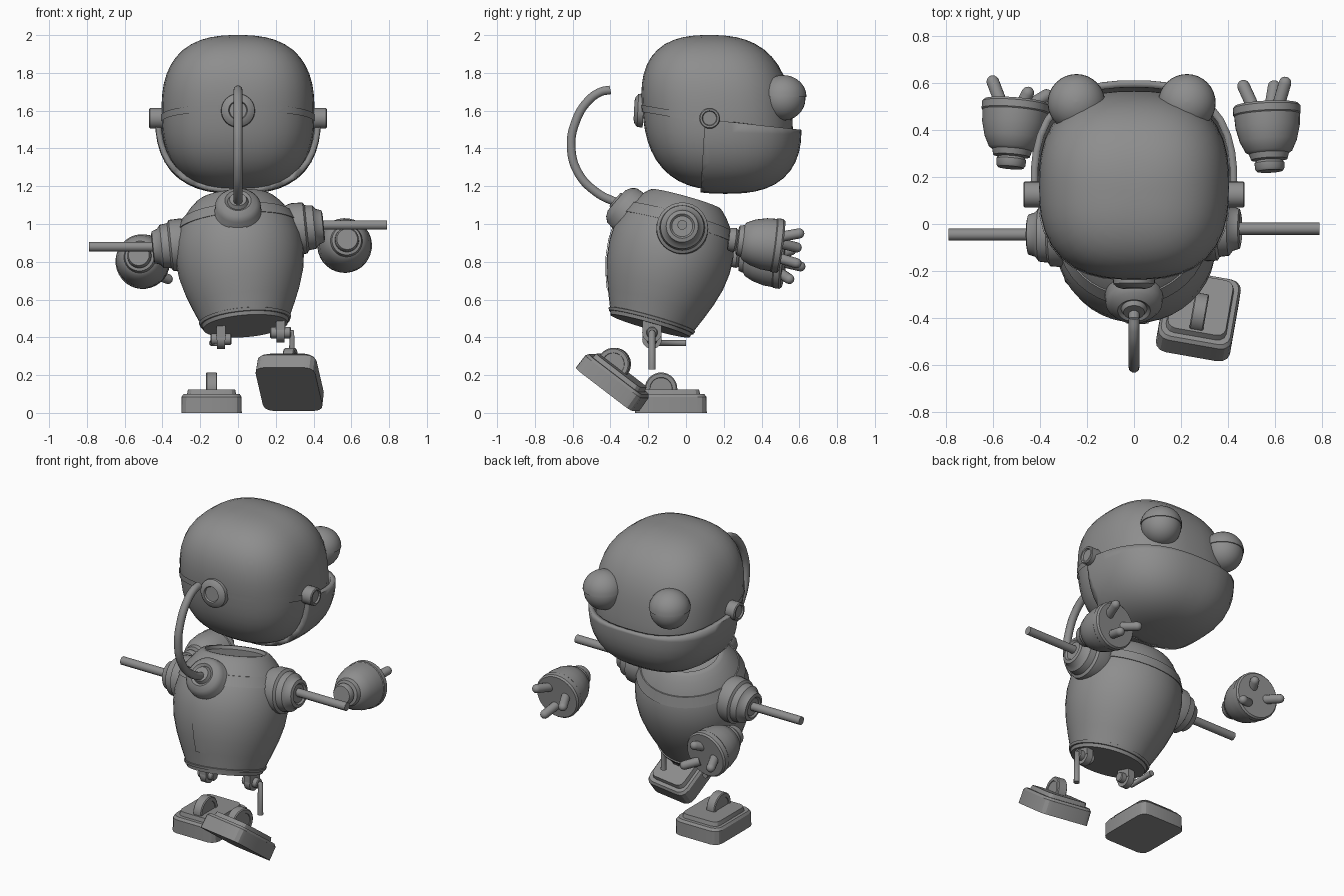
import bpy, bmesh, math
from mathutils import Vector, Matrix, Euler

cube = bpy.data.objects.get("Cube")
if cube:
    bpy.data.objects.remove(cube)

GREY = (0.27, 0.27, 0.27, 1)
mat = bpy.data.materials.new("mid grey")
mat.use_nodes = True
mat.diffuse_color = GREY
mat.node_tree.nodes["Principled BSDF"].inputs["Base Color"].default_value = GREY


def finish(name, bm, matrix=None, angle=35):
    """Turn a bmesh into a smooth shaded object with sharp edges kept."""
    bmesh.ops.recalc_face_normals(bm, faces=bm.faces)
    if matrix:
        bm.transform(matrix)
    mesh = bpy.data.meshes.new(name)
    bm.to_mesh(mesh)
    bm.free()
    mesh.materials.append(mat)
    obj = bpy.data.objects.new(name, mesh)
    bpy.context.collection.objects.link(obj)
    bpy.ops.object.select_all(action='DESELECT')
    obj.select_set(True)
    bpy.context.view_layer.objects.active = obj
    bpy.ops.object.shade_smooth_by_angle(angle=math.radians(angle))
    return obj


def frame(origin, axis):
    """Matrix that places local +z along an axis."""
    turn = Vector((0, 0, 1)).rotation_difference(Vector(axis).normalized())
    return Matrix.Translation(origin) @ turn.to_matrix().to_4x4()


def lathe(name, profile, matrix, sides=32, start=0.0, sweep=math.tau):
    """Revolve (height, radius) points around local z."""
    bm = bmesh.new()
    full = sweep > 6
    count = sides if full else sides + 1
    rings = []
    for h, r in profile:
        angles = [start + sweep * i / sides for i in range(count)]
        rings.append([bm.verts.new((r * math.cos(a), r * math.sin(a), h)) for a in angles])
    for low, high in zip(rings, rings[1:]):
        for i in range(sides):
            j = (i + 1) % count
            bm.faces.new((low[i], low[j], high[j], high[i]))
    if full:
        bm.faces.new(rings[0])
        bm.faces.new(rings[-1])
    return finish(name, bm, matrix)


def tube(name, points, radius, smooth=False):
    """Round rod or cable through the points."""
    curve = bpy.data.curves.new(name, 'CURVE')
    curve.dimensions = '3D'
    curve.bevel_depth = radius
    curve.bevel_resolution = 3
    curve.use_fill_caps = True
    spline = curve.splines.new('BEZIER' if smooth else 'POLY')
    pts = spline.bezier_points if smooth else spline.points
    pts.add(len(points) - 1)
    for p, co in zip(pts, points):
        if smooth:
            p.co = co
            p.handle_left_type = p.handle_right_type = 'AUTO'
        else:
            p.co = (*co, 1)
    curve.materials.append(mat)
    obj = bpy.data.objects.new(name, curve)
    bpy.context.collection.objects.link(obj)


def capsule(name, a, b, r):
    """Rounded finger from a to b."""
    a, b = Vector(a), Vector(b)
    n = (b - a).length
    dome = [(n - r + r * math.sin(t), r * math.cos(t)) for t in (0, 0.4, 0.8, 1.15, 1.45)]
    lathe(name, [(0, r)] + dome, frame(a, b - a), 14)


# Head: softly squared ball, leaning back toward the top
HEAD = Vector((0, 0.165, 1.59))


def head_shell(radii, cuts=()):
    bm = bmesh.new()
    bmesh.ops.create_uvsphere(bm, u_segments=40, v_segments=26, radius=1)
    for v in bm.verts:
        d = v.co.normalized()
        p = 2.6
        d /= sum(abs(c) ** p for c in d) ** (1 / p)
        z = d.z * radii[2]
        v.co = HEAD + Vector((d.x * radii[0], d.y * radii[1] - 0.1 * z, z))
    for point, normal in cuts:
        geom = bm.verts[:] + bm.edges[:] + bm.faces[:]
        bmesh.ops.bisect_plane(bm, geom=geom, plane_co=point, plane_no=normal, clear_outer=True)
    return bm


finish("head", head_shell((0.405, 0.395, 0.41)))
seam = Vector((0, 0.1, 1.555))
up = Vector((0, 0.11, 1))
jaw = finish("jaw", head_shell((0.44, 0.44, 0.43), [(seam, up), (seam, (0, -1, 0.06))]))
solid = jaw.modifiers.new("thickness", 'SOLIDIFY')
solid.thickness = 0.03
back_up = Vector((0, 0.17, 1))
finish("head_band", head_shell((0.411, 0.401, 0.415), [
    (seam + Vector((0, 0, 0.018)), back_up), (seam - Vector((0, 0, 0.018)), -back_up),
    (seam, (0, 1, 0))]))

# Bolts on the sides and back of the head
bolt = [(0, 0.055), (0.075, 0.055), (0.08, 0.05), (0.08, 0.04), (0.07, 0.036)]
for side, name in ((1, "left"), (-1, "right")):
    lathe(name + "_head_bolt", bolt, frame((side * 0.39, 0.125, 1.56), (side, 0, 0)), 24)
lathe("back_head_bolt", [(0, 0.09), (0.03, 0.088), (0.045, 0.07), (0.05, 0.05), (0.04, 0.045)],
      frame((0, -0.225, 1.6), (0, -1, 0.05)))

# Eyes with a slightly larger upper lid
for x, name in ((0.225, "left"), (-0.245, "right")):
    place = frame((x, 0.515, 1.665), (0, 0.03, 1))
    arc = [math.pi * i / 16 for i in range(17)]
    lathe(name + "_eye", [(-0.117 * math.cos(t), 0.117 * math.sin(t) + 0.0005) for t in arc], place)
    lid = [math.pi / 2 * i / 8 for i in range(9)]
    lathe(name + "_eyelid", [(0.01 + 0.113 * math.sin(t), 0.122 * math.cos(t) + 0.0005) for t in lid], place)

# Body: tilted barrel with a recessed neck opening
BODY = frame((0.04, -0.19, 0.46), (-0.08, 0.27, 0.96)) @ Matrix.Diagonal((1.03, 1, 1, 1))
wall = [(0.03, 0.228), (0.12, 0.265), (0.2, 0.295), (0.29, 0.32), (0.38, 0.331),
        (0.46, 0.328), (0.54, 0.308), (0.6, 0.28), (0.66, 0.235), (0.69, 0.205)]
lathe("body", [(0, 0.2), (0, 0.218)] + wall + [(0.7, 0.19), (0.7, 0.175), (0.68, 0.17)], BODY, 40)


def raised(points, gap=0.006):
    return [(h, r + gap) for h, r in points]


lathe("shoulder_band", raised(wall[6:8]), BODY, 40)
lathe("base_ring", [(0.018, 0.215), (0.02, 0.232), (0.035, 0.238), (0.04, 0.225)], BODY, 40)
lathe("back_strip", raised(wall[1:8]), BODY, 6, -math.pi / 2 - 0.13, 0.26)

# Back socket and the cable that rises from it
socket = [(0, 0.145), (0.08, 0.14), (0.1, 0.125), (0.15, 0.12), (0.175, 0.1),
          (0.19, 0.07), (0.18, 0.055), (0.2, 0.045), (0.2, 0.03)]
lathe("back_socket", socket, frame((0, -0.225, 1.0), (0, -0.75, 0.65)))
tube("cable", [(0, -0.36, 1.11), (0, -0.47, 1.165), (0, -0.57, 1.27), (0, -0.608, 1.41),
               (0, -0.585, 1.54), (0, -0.52, 1.65), (0, -0.45, 1.7), (0, -0.4, 1.71)], 0.024, True)

# Shoulder sockets and arm rods
shoulder = [(0, 0.13), (0.03, 0.138), (0.09, 0.136), (0.1, 0.12), (0.14, 0.115),
            (0.155, 0.095), (0.185, 0.085), (0.19, 0.065), (0.18, 0.055), (0.18, 0.04)]
for side, name, y, z in ((1, "left", -0.02, 0.97), (-1, "right", -0.045, 0.895)):
    lathe(name + "_shoulder", shoulder, frame((side * 0.265, y, z), (side, 0, side * 0.1)))
    rod_z = z + 0.02 * side + 0.005
    tube(name + "_arm_rod", [(side * 0.4, y, rod_z), (side * 0.79, y, rod_z)], 0.026)

# Cup shaped hands
cup = [(0, 0.045), (0, 0.055), (0.01, 0.062), (0.035, 0.064), (0.045, 0.055), (0.05, 0.078),
       (0.075, 0.085), (0.085, 0.1), (0.13, 0.122), (0.19, 0.137), (0.24, 0.14),
       (0.245, 0.144), (0.275, 0.144), (0.285, 0.135), (0.285, 0.12)]
lathe("left_hand", cup, frame((0.578, 0.225, 0.92), (-0.05, 0.98, -0.13)))
lathe("right_hand", cup, frame((-0.525, 0.24, 0.835), (0.08, 0.98, -0.13)))
fingers = {
    "left": [((0.51, 0.49, 0.9), (0.455, 0.61, 0.87)), ((0.61, 0.49, 0.93), (0.65, 0.625, 0.955)),
             ((0.58, 0.49, 0.82), (0.6, 0.61, 0.785))],
    "right": [((-0.56, 0.5, 0.8), (-0.61, 0.63, 0.77)), ((-0.45, 0.5, 0.74), (-0.35, 0.56, 0.7)),
              ((-0.48, 0.5, 0.84), (-0.44, 0.58, 0.87))]}
for side, pairs in fingers.items():
    for i, (a, b) in enumerate(pairs):
        capsule(f"{side}_finger_{i + 1}", a, b, 0.027)


# Hip joints and leg rods
def hip(name, x, z):
    lathe(name + "_hip_joint", [(-0.055, 0.025), (-0.05, 0.03), (-0.02, 0.03), (-0.02, 0.052),
                                (0.02, 0.052), (0.02, 0.03), (0.05, 0.03), (0.055, 0.025)],
          frame((x, -0.18, z), (1, 0, 0)), 20)
    bm = bmesh.new()
    bmesh.ops.create_cube(bm, size=1)
    finish(name + "_hip_block", bm, Matrix.Translation((x, -0.18, z + 0.045))
           @ Matrix.Diagonal((0.045, 0.1, 0.1, 1)))


hip("left", 0.225, 0.425)
hip("right", -0.09, 0.39)
tube("left_leg_rod", [(0.25, -0.18, 0.425), (0.285, -0.18, 0.425), (0.285, -0.18, 0.23)], 0.018)
tube("right_leg_rod", [(-0.1, -0.18, 0.37), (-0.135, -0.18, 0.37), (-0.135, 0, 0.37)], 0.018)


# Feet: chamfered sole, raised plate and ankle wheel
def slab(name, size, z, corner, matrix, taper):
    bm = bmesh.new()
    bmesh.ops.create_cube(bm, size=1)
    upright = [e for e in bm.edges if abs(e.verts[0].co.z - e.verts[1].co.z) > 0.5]
    for v in bm.verts:
        v.co = Vector(v.co[i] * size[i] for i in range(3))
    bmesh.ops.bevel(bm, geom=upright, offset=corner, segments=3, profile=0.5, affect='EDGES')
    for v in bm.verts:
        if v.co.z > 0:
            v.co.x *= taper
            v.co.y *= taper
        v.co.z += z + size[2] / 2
    finish(name, bm, matrix, 25)


def foot(name, matrix):
    slab(name + "_sole", (0.32, 0.38, 0.085), 0, 0.05, matrix, 0.99)
    slab(name + "_rim", (0.317, 0.376, 0.015), 0.085, 0.05, matrix, 0.94)
    slab(name + "_plate", (0.26, 0.31, 0.025), 0.1, 0.04, matrix, 0.96)
    wheel = [(-0.026, 0.05), (-0.026, 0.058), (-0.03, 0.06), (-0.03, 0.08), (-0.025, 0.086),
             (0.025, 0.086), (0.03, 0.08), (0.03, 0.06), (0.026, 0.058), (0.026, 0.05)]
    lathe(name + "_ankle", wheel, matrix @ frame((0, -0.052, 0.128), (1, 0, 0)))


foot("right_foot", Matrix.Translation((-0.14, -0.08, 0)))
tilt = Euler((math.radians(-37), 0, math.radians(-10))).to_matrix().to_4x4()
foot("left_foot", Matrix.Translation((0.27, -0.415, 0.125)) @ tilt)
